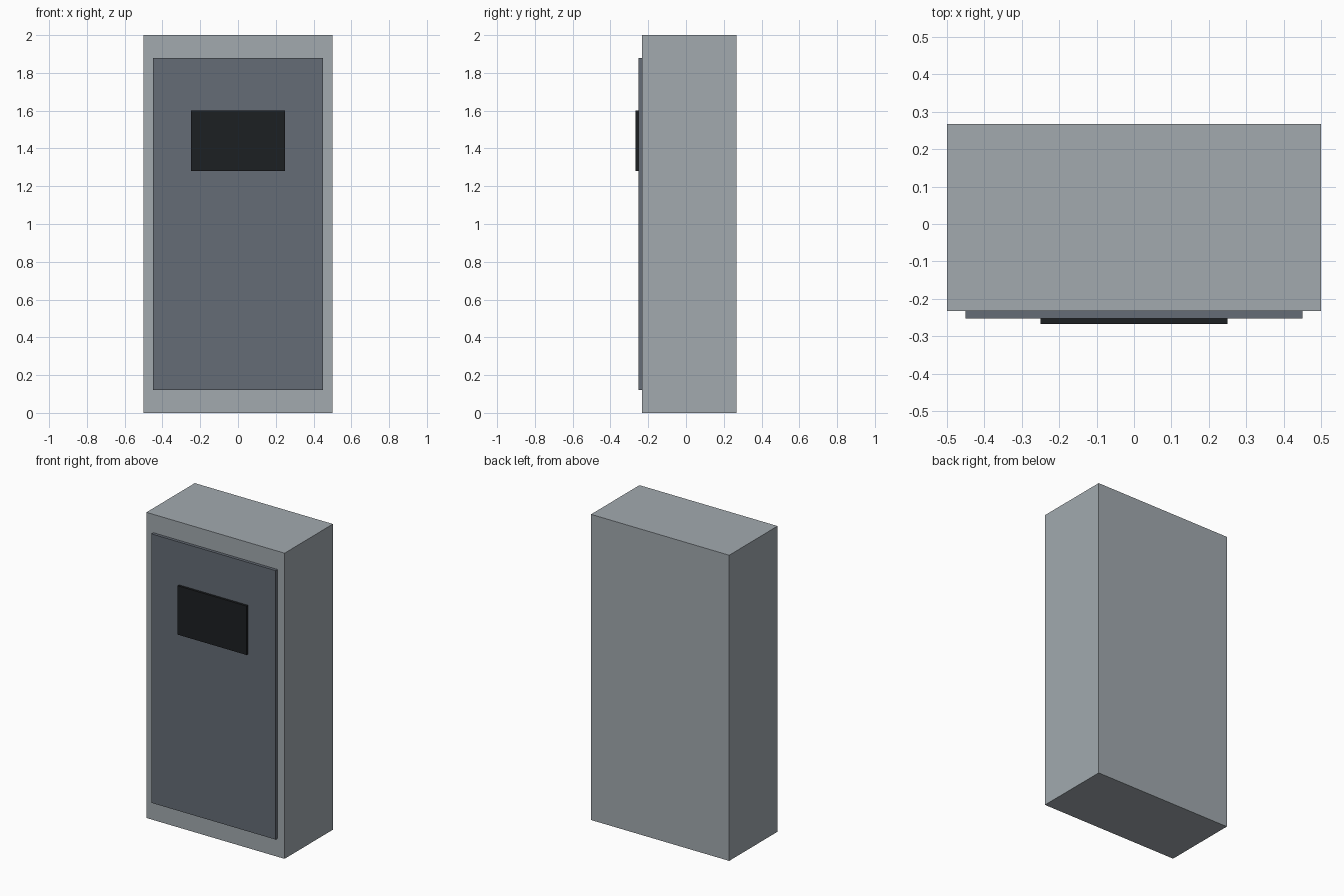
import bpy

if "Cube" in bpy.data.objects:
    bpy.data.objects.remove(bpy.data.objects["Cube"])


def box(name, lo, hi, color):
    """Axis-aligned box between two corners with a flat colour."""
    bpy.ops.mesh.primitive_cube_add(
        size=1, location=[(a + b) / 2 for a, b in zip(lo, hi)])
    ob = bpy.context.object
    ob.name = name
    ob.scale = [b - a for a, b in zip(lo, hi)]
    bpy.ops.object.transform_apply(location=False, rotation=False, scale=True)
    mat = bpy.data.materials.new(name + "_colour")
    mat.diffuse_color = (*color, 1)
    mat.use_nodes = True
    mat.node_tree.nodes["Principled BSDF"].inputs["Base Color"].default_value = mat.diffuse_color
    ob.data.materials.append(mat)
    return ob


# Front faces of the stacked layers, from the body outwards
BACK, BODY, DOOR, SCREEN = 0.2675, -0.2325, -0.2525, -0.2675

# Main cabinet
box("cabinet_body", (-0.5, BODY, 0), (0.5, BACK, 2), (0.36, 0.4, 0.43))
# Raised door panel on the front
box("door_panel", (-0.45, DOOR, 0.12), (0.45, BODY, 1.88), (0.13, 0.15, 0.18))
# Dark display on the door
box("display_screen", (-0.25, SCREEN, 1.28), (0.25, DOOR, 1.6), (0.012, 0.014, 0.016))
